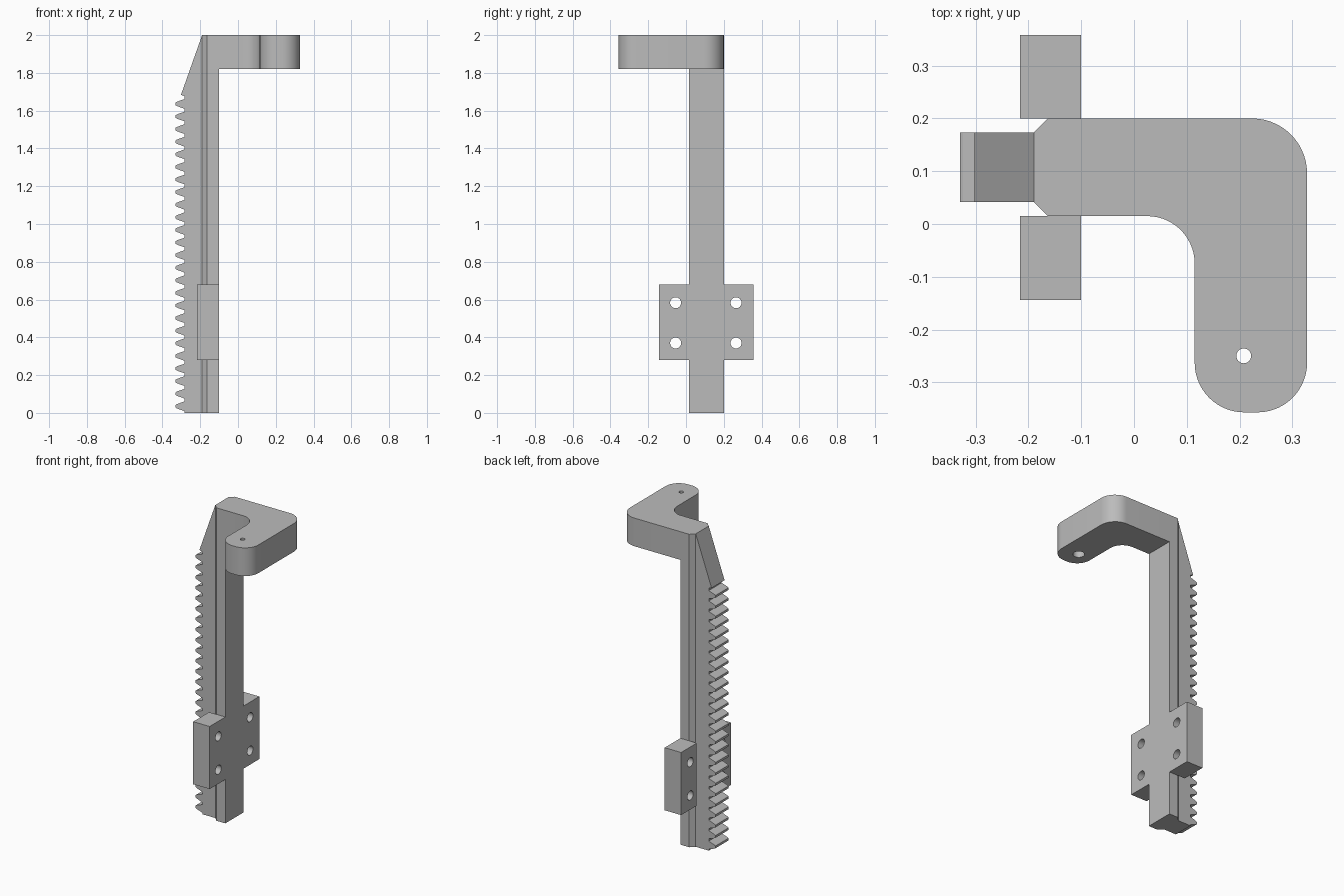
import bpy, bmesh, math
from mathutils import Vector

if "Cube" in bpy.data.objects:
    bpy.data.objects.remove(bpy.data.objects["Cube"], do_unlink=True)

grey = bpy.data.materials.new("plain grey")
grey.use_nodes = True
COLOR = (0.5, 0.5, 0.5, 1)
grey.diffuse_color = COLOR
grey.node_tree.nodes["Principled BSDF"].inputs["Base Color"].default_value = COLOR


def extrude(name, points, direction):
    """Closed outline pushed along a direction into a solid."""
    bm = bmesh.new()
    face = bm.faces.new([bm.verts.new(p) for p in points])
    new = bmesh.ops.extrude_face_region(bm, geom=[face])["geom"]
    bmesh.ops.translate(bm, vec=direction,
                        verts=[v for v in new if isinstance(v, bmesh.types.BMVert)])
    bmesh.ops.recalc_face_normals(bm, faces=bm.faces)
    mesh = bpy.data.meshes.new(name)
    bm.to_mesh(mesh)
    bm.free()
    mesh.materials.append(grey)
    obj = bpy.data.objects.new(name, mesh)
    bpy.context.collection.objects.link(obj)
    return obj


def drill(obj, start, direction, radius):
    """Cut a round hole from start along direction."""
    side = Vector(direction).orthogonal().normalized()
    up = Vector(direction).normalized().cross(side)
    ring = [Vector(start) + radius * (math.cos(a) * side + math.sin(a) * up)
            for a in (i * math.tau / 32 for i in range(32))]
    cutter = extrude("hole_cutter", ring, direction)
    cutter.hide_render = True
    mod = obj.modifiers.new("hole", "BOOLEAN")
    mod.operation, mod.solver, mod.object = "DIFFERENCE", "EXACT", cutter
    bpy.context.view_layer.objects.active = obj
    bpy.ops.object.modifier_apply(modifier=mod.name)
    bpy.data.objects.remove(cutter, do_unlink=True)


def smooth(obj):
    bpy.ops.object.select_all(action="DESELECT")
    obj.select_set(True)
    bpy.context.view_layer.objects.active = obj
    bpy.ops.object.shade_smooth_by_angle(angle=math.radians(30))


def arc(cx, cy, r, start, end, z, steps=14):
    angles = [math.radians(start + (end - start) * i / steps) for i in range(steps + 1)]
    return [(cx + r * math.cos(a), cy + r * math.sin(a), z) for a in angles]


Y0, Y1 = 0.015, 0.20          # column sides
R0, R1 = 0.042, 0.173         # rack sides
BACK, BEVEL, FACE = -0.19, -0.163, -0.10
ARM = 1.82                    # underside of the arm

# Column with two bevelled edges beside the rack
column = extrude("column", [(BACK, R0, 0), (BEVEL, Y0, 0), (FACE, Y0, 0),
                            (FACE, Y1, 0), (BEVEL, Y1, 0), (BACK, R1, 0)], (0, 0, ARM))

# Bent arm on top of the column
outline = [(BACK, R1, ARM), (BACK, R0, ARM), (BEVEL, Y0, ARM)]
outline += arc(0.025, -0.075, 0.09, 90, 0, ARM)
outline += arc(0.209, -0.263, 0.094, 180, 270, ARM)
outline += arc(0.234, -0.263, 0.094, 270, 360, ARM)
outline += arc(0.224, 0.096, 0.104, 0, 90, ARM)
outline += [(BEVEL, Y1, ARM)]
arm = extrude("bent_arm", outline, (0, 0, 2 - ARM))
drill(arm, (0.208, -0.25, 1.7), (0, 0, 0.5), 0.014)
drill(arm, (0.208, -0.25, 1.7), (0, 0, 0.22), 0.034)
smooth(arm)

# Toothed rack with a sloped top
PITCH, ROOT = 0.0667, -0.282
flank = [(ROOT, 0.026), (-0.309, 0.0167), (-0.324, 0.011), (-0.33, 0.007)]
profile = [(BACK, 0), (ROOT, 0)]
for i in range(25):
    mid = 0.035 + i * PITCH
    profile += [(x, mid - h) for x, h in flank]
    profile += [(x, mid + h) for x, h in reversed(flank)]
top_mid = 0.035 + 25 * PITCH
profile += [(ROOT, top_mid - 0.026), (-0.302, top_mid - 0.019), (BACK, 2)]
rack = extrude("toothed_rack", [(x, R0, z) for x, z in profile], (0, R1 - R0, 0))

# Pair of mounting flanges, two screw holes each
for name, inner, outer, hole in (("front_flange", Y0, -0.144, -0.055),
                                 ("back_flange", Y1, 0.358, 0.265)):
    corners = [(FACE, inner, 0.28), (FACE, outer, 0.28),
               (FACE, outer, 0.68), (FACE, inner, 0.68)]
    flange = extrude(name, corners, (-0.116, 0, 0))
    for z in (0.37, 0.583):
        drill(flange, (0, hole, z), (-0.4, 0, 0), 0.029)
    smooth(flange)
